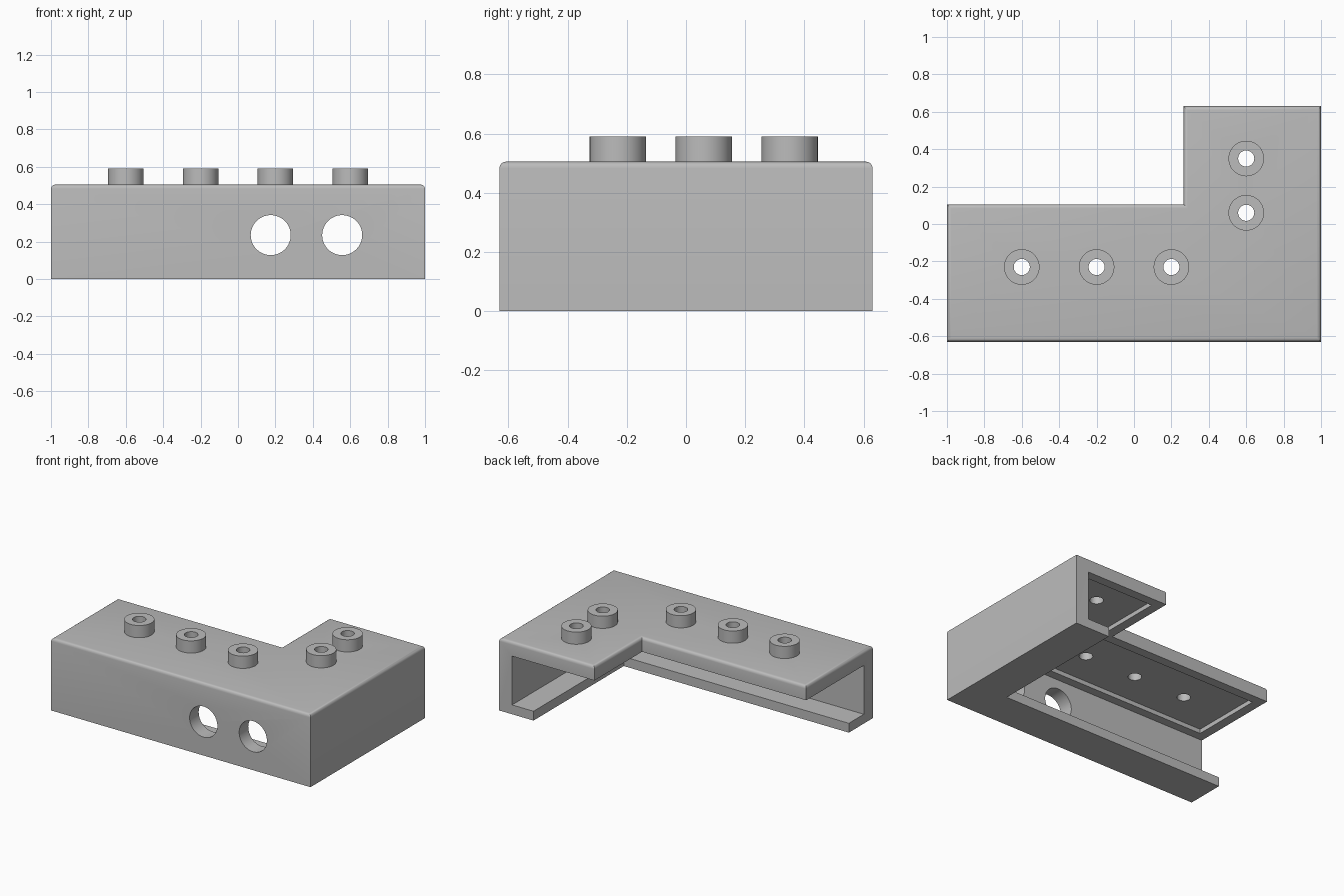
import bpy, bmesh, math

cube = bpy.data.objects.get("Cube")
if cube:
    bpy.data.objects.remove(cube)

X, Y = 1.0, 0.63          # half extents
TOP, STUD_TOP = 0.505, 0.59
WALL, LIP, WIDTH = 0.10, 0.265, 0.735
PLATE_Z, LIP_Z = 0.405, 0.065

grey = bpy.data.materials.new("plain grey")
grey.use_nodes = True
grey.diffuse_color = (0.5, 0.5, 0.5, 1)
grey.node_tree.nodes["Principled BSDF"].inputs["Base Color"].default_value = (0.5, 0.5, 0.5, 1)


def make(name, bm):
    bmesh.ops.recalc_face_normals(bm, faces=bm.faces)
    mesh = bpy.data.meshes.new(name)
    bm.to_mesh(mesh)
    bm.free()
    mesh.materials.append(grey)
    ob = bpy.data.objects.new(name, mesh)
    bpy.context.collection.objects.link(ob)
    return ob


def ell(name, near, far, z0, z1, ext=0.0, bevel=0.0):
    """L-shaped prism lying between two offsets from the outer corner walls."""
    pts = [(-X - ext, -Y + near), (X - near, -Y + near), (X - near, Y + ext),
           (X - far, Y + ext), (X - far, -Y + far), (-X - ext, -Y + far)]
    bm = bmesh.new()
    base = bm.faces.new([bm.verts.new((x, y, z0)) for x, y in pts])
    up = bmesh.ops.extrude_face_region(bm, geom=[base])["geom"]
    for v in up:
        if isinstance(v, bmesh.types.BMVert):
            v.co.z = z1
    bmesh.ops.recalc_face_normals(bm, faces=bm.faces)
    if bevel:
        rim = [e for e in bm.edges if all(abs(v.co.z - z1) < 1e-5 for v in e.verts)]
        bmesh.ops.bevel(bm, geom=rim, offset=bevel, segments=4, profile=0.5, affect='EDGES')
    return make(name, bm)


def cylinder(name, x, y, z, radius, depth, along_y=False):
    bm = bmesh.new()
    bmesh.ops.create_cone(bm, cap_ends=True, segments=48, radius1=radius,
                          radius2=radius, depth=depth)
    ob = make(name, bm)
    ob.location = (x, y, z)
    if along_y:
        ob.rotation_euler.x = math.pi / 2
    return ob


def cut(target, cutter, keep=False):
    cutter.hide_render = True
    mod = target.modifiers.new("cut", 'BOOLEAN')
    mod.operation, mod.solver, mod.object = 'DIFFERENCE', 'EXACT', cutter
    bpy.context.view_layer.update()
    with bpy.context.temp_override(object=target, active_object=target):
        bpy.ops.object.modifier_apply(modifier=mod.name)
    if not keep:
        bpy.data.objects.remove(cutter)


# Body: angled channel with rounded top rim
body = ell("channel_body", 0, WIDTH, 0, TOP, bevel=0.022)
cut(body, ell("cavity", WALL, 0.9, LIP_Z, PLATE_Z, ext=0.2))
cut(body, ell("lip_opening", LIP, 0.9, -0.2, 0.2, ext=0.2))
# Shallow recess under the top plate
cut(body, ell("recess", WALL + 0.06, WIDTH - 0.065, 0.3, PLATE_Z + 0.03, ext=-0.065))

# Round holes through the front wall
for x in (0.175, 0.557):
    cut(body, cylinder("wall_hole", x, -Y + 0.05, 0.235, 0.107, 0.3, along_y=True))

# Hollow studs, drilled right through the plate
studs = []
for x, y in [(-0.6, -0.23), (-0.2, -0.23), (0.2, -0.23), (0.6, 0.06), (0.6, 0.35)]:
    z0 = TOP - 0.015
    stud = cylinder("stud", x, y, (z0 + STUD_TOP) / 2, 0.095, STUD_TOP - z0)
    drill = cylinder("drill", x, y, 0.5, 0.043, 0.4)
    cut(stud, drill, keep=True)
    cut(body, drill)
    studs.append(stud)

# Smooth round walls while keeping sharp edges
bpy.ops.object.select_all(action='DESELECT')
for ob in [body] + studs:
    ob.select_set(True)
bpy.context.view_layer.objects.active = body
bpy.ops.object.shade_smooth_by_angle(angle=math.radians(30))
